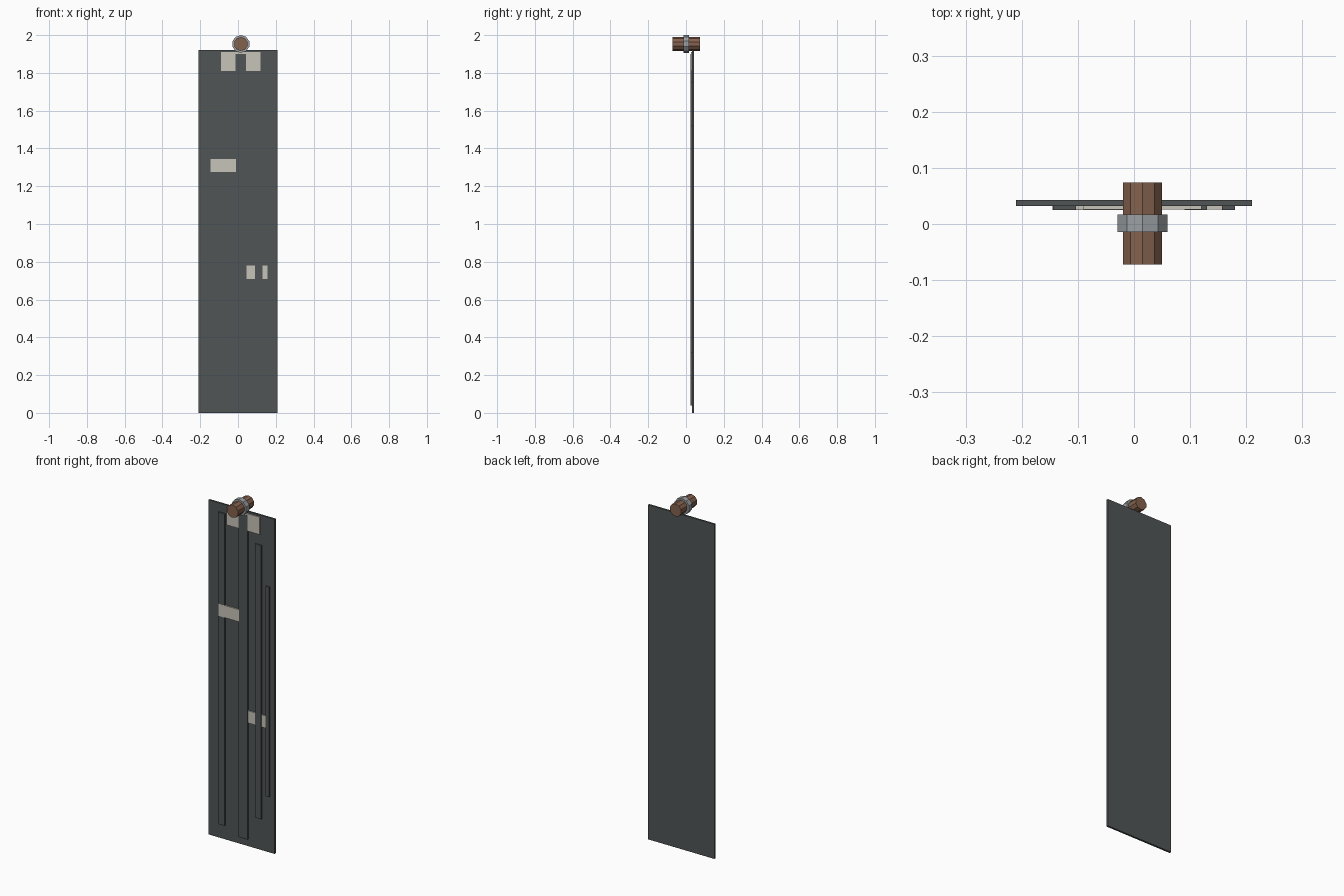
import bpy
import bmesh
from math import radians
from mathutils import Matrix

cube = bpy.data.objects.get("Cube")
if cube:
    bpy.data.objects.remove(cube, do_unlink=True)


def make_material(name, color):
    mat = bpy.data.materials.new(name)
    mat.use_nodes = True
    mat.diffuse_color = (*color, 1)
    bsdf = next(n for n in mat.node_tree.nodes if n.type == "BSDF_PRINCIPLED")
    bsdf.inputs["Base Color"].default_value = (*color, 1)
    return mat


slate = make_material("dark slate", (0.08, 0.09, 0.09))
ivory = make_material("pale ivory", (0.57, 0.55, 0.48))
wood = make_material("brown wood", (0.23, 0.12, 0.075))
metal = make_material("grey metal", (0.33, 0.35, 0.37))


def finish(name, bm, mat):
    mesh = bpy.data.meshes.new(name)
    bm.to_mesh(mesh)
    bm.free()
    mesh.materials.append(mat)
    obj = bpy.data.objects.new(name, mesh)
    bpy.context.collection.objects.link(obj)
    return obj


def box(name, xs, ys, zs, mat):
    """Box between pairs of limits on each axis."""
    spans = (xs, ys, zs)
    place = Matrix.Translation([(a + b) / 2 for a, b in spans])
    scale = Matrix.Diagonal([b - a for a, b in spans] + [1])
    bm = bmesh.new()
    bmesh.ops.create_cube(bm, size=1, matrix=place @ scale)
    return finish(name, bm, mat)


def peg(name, radius, ys, mat, sides=10):
    """Faceted cylinder along y with one corner straight up."""
    place = Matrix.Translation((0.015, (ys[0] + ys[1]) / 2, 1.953))
    bm = bmesh.new()
    bmesh.ops.create_cone(bm, cap_ends=True, segments=sides,
                          radius1=radius, radius2=radius, depth=ys[1] - ys[0],
                          matrix=place @ Matrix.Rotation(radians(90), 4, "X"))
    return finish(name, bm, mat)


# Hanging cloth and the flat strips on its front
FACE, FRONT, STEP = 0.032, 0.025, 0.0004
box("banner_panel", (-0.21, 0.21), (FACE, 0.043), (0, 1.92), slate)
strips = {
    "right_strip": ((-0.144, -0.103), (0.08, 1.87)),
    "middle_strip": ((-0.013, 0.043), (0.04, 1.9)),
    "left_strip": ((0.09, 0.13), (0.18, 1.75)),
    "outer_left_strip": ((0.157, 0.18), (0.32, 1.525)),
}
for name, (xs, zs) in strips.items():
    box(name, xs, (FRONT, FACE), zs, slate)

# Pale patches, each a hair in front of or behind the strips
patches = {
    "top_patch": ((-0.09, 0.12), (1.81, 1.91), STEP),
    "middle_patch": ((-0.145, -0.01), (1.275, 1.345), -STEP),
    "lower_patch": ((0.045, 0.16), (0.71, 0.78), STEP),
}
for name, (xs, zs, shift) in patches.items():
    box(name, xs, (FRONT + shift, FACE), zs, ivory)

# Wooden hanging peg with its metal band
peg("hanging_peg", 0.0365, (-0.072, 0.074), wood)
peg("peg_band", 0.047, (-0.014, 0.017), metal)
